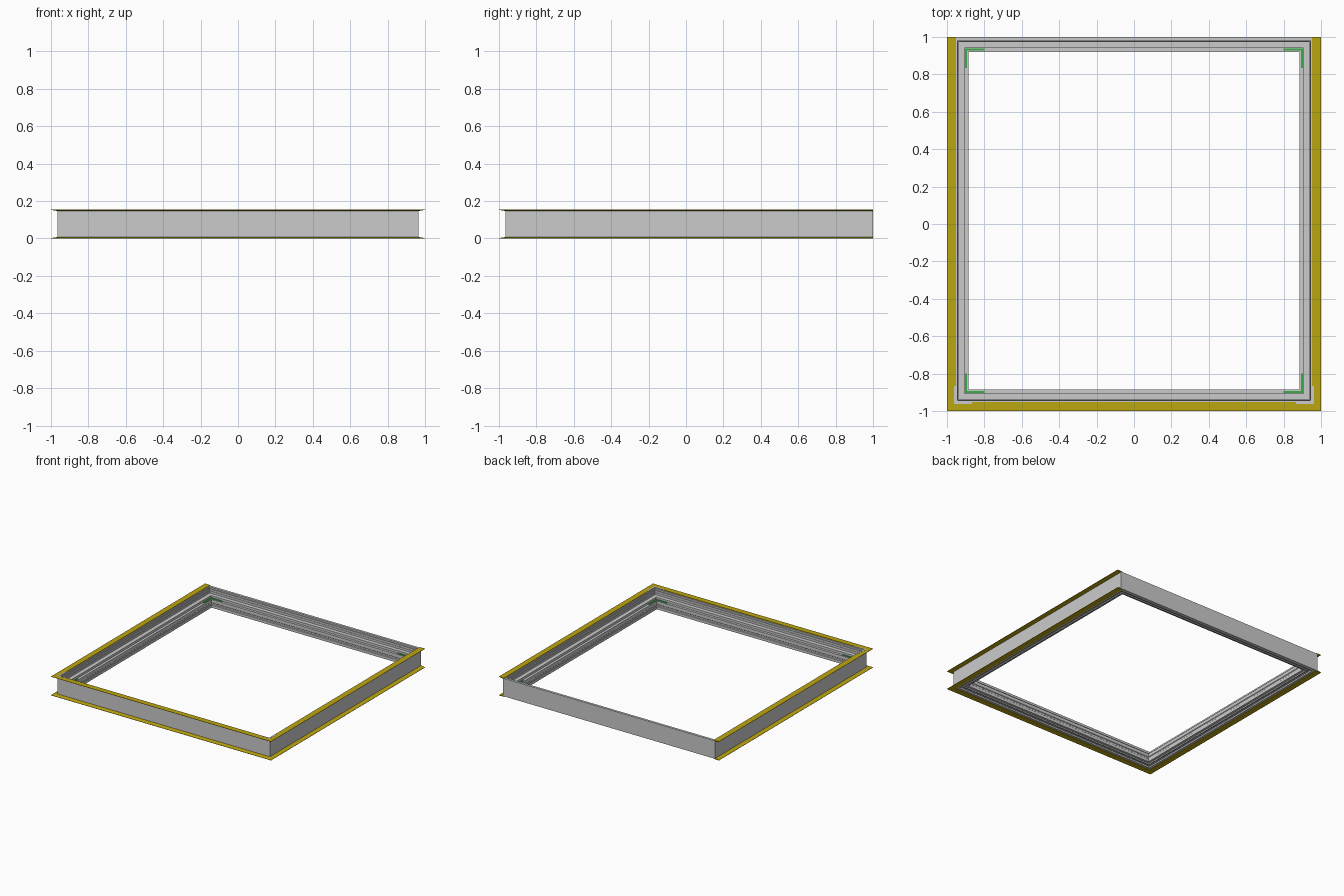
import bpy, bmesh

if "Cube" in bpy.data.objects:
    bpy.data.objects.remove(bpy.data.objects["Cube"])

X, FRONT, BACK = 0.965, -0.965, 1.0   # outer wall planes


def material(name, rgb):
    m = bpy.data.materials.new(name)
    m.diffuse_color = (*rgb, 1)
    m.use_nodes = True
    m.node_tree.nodes["Principled BSDF"].inputs["Base Color"].default_value = m.diffuse_color
    return m


yellow = material("yellow", (0.50, 0.38, 0.005))
green = material("green", (0.04, 0.42, 0.06))
pale = material("pale_grey", (0.55, 0.55, 0.55))


def sweep(name, profile, path, closed=False, mat=None):
    """Sweep (inward offset, height) points along (x, y, inward x, inward y) stations."""
    bm = bmesh.new()
    rings = [[bm.verts.new((x + ix * d, y + iy * d, z)) for d, z in profile]
             for x, y, ix, iy in path]
    n, count = len(profile), len(path)
    for i in range(count if closed else count - 1):
        a, b = rings[i], rings[(i + 1) % count]
        for j in range(n):
            k = (j + 1) % n
            bm.faces.new((a[j], a[k], b[k], b[j]))
    if not closed:
        bm.faces.new(rings[0])
        bm.faces.new(rings[-1])
    bmesh.ops.recalc_face_normals(bm, faces=bm.faces)
    me = bpy.data.meshes.new(name)
    bm.to_mesh(me)
    bm.free()
    ob = bpy.data.objects.new(name, me)
    bpy.context.collection.objects.link(ob)
    if mat:
        me.materials.append(mat)
    return ob


def corner_piece(name, sx, sy, length, profile, mat):
    """L-shaped piece fitted into one corner of the frame."""
    cx, cy = sx * X, (BACK if sy > 0 else FRONT)
    sweep(name, profile, [(cx - sx * length, cy, 0, -sy),
                          (cx, cy, -sx, -sy),
                          (cx, cy - sy * length, -sx, 0)], mat=mat)


# Mitred frame with a stepped section, running round all four sides
frame_section = [
    (0, 0.004), (0, 0.151), (0.02, 0.151), (0.02, 0.138), (0.025, 0.138),
    (0.025, 0.122), (0.028, 0.122), (0.028, 0.105), (0.06, 0.105),
    (0.06, 0.086), (0.08, 0.086), (0.08, 0.06), (0.076, 0.056),
    (0.076, 0.044), (0.08, 0.04), (0.08, 0.018), (0.06, 0.018),
    (0.06, 0.008), (0.052, 0.008), (0.052, 0.016), (0.03, 0.016),
    (0.03, 0.004)]
sweep("frame", frame_section,
      [(-X, FRONT, 1, 1), (X, FRONT, -1, 1), (X, BACK, -1, -1), (-X, BACK, 1, -1)],
      closed=True)

# Tapered yellow flanges on the left, front and right only
three_sides = [(-X, BACK, 1, 0), (-X, FRONT, 1, 1), (X, FRONT, -1, 1), (X, BACK, -1, 0)]
flange = [(-0.035, 0.155), (0.012, 0.155), (0.012, 0.147), (0, 0.147), (-0.035, 0.153)]
sweep("top_flange", flange, three_sides, mat=yellow)
sweep("bottom_flange", [(d, 0.155 - z) for d, z in flange], three_sides, mat=yellow)

# Green seals in the four inner corners, pale brackets at the front corners
seal = [(0.061, 0.085), (0.061, 0.090), (0.073, 0.090), (0.073, 0.085)]
bracket = [(0.002, 0.150), (0.002, 0.1555), (0.013, 0.1555), (0.013, 0.150)]
for sx, side in ((-1, "left"), (1, "right")):
    for sy, end in ((-1, "front"), (1, "back")):
        corner_piece(f"{end}_{side}_corner_seal", sx, sy, 0.165, seal, green)
    corner_piece(f"{side}_corner_bracket", sx, -1, 0.10, bracket, pale)
